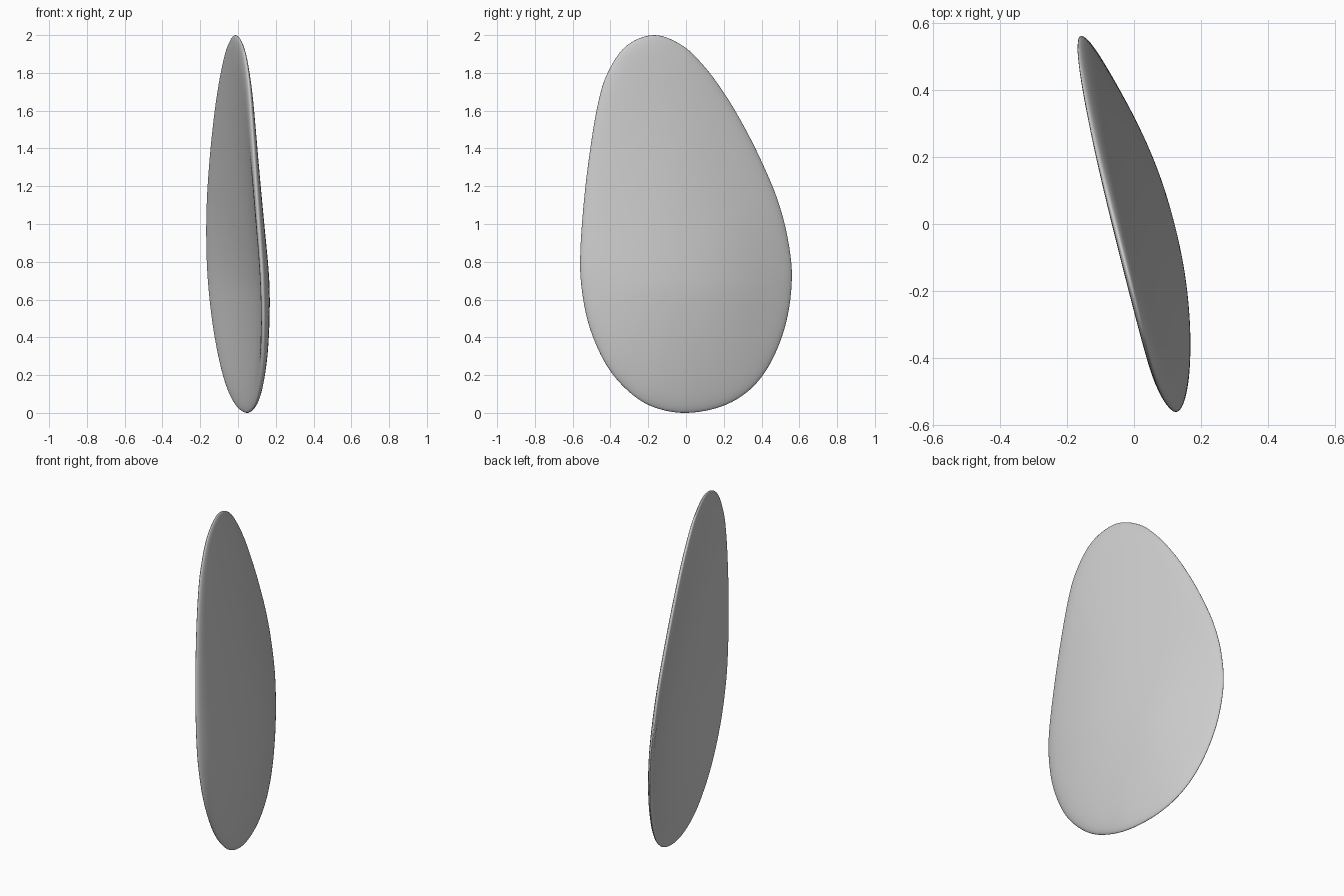
import bpy, bmesh, math

if "Cube" in bpy.data.objects:
    bpy.data.objects.remove(bpy.data.objects["Cube"])

# Side outline of the shell as (y, z), clockwise from the top
OUTLINE = [(-.17, 2), (-.02, 1.945), (.1, 1.83), (.21, 1.68), (.31, 1.51), (.4, 1.33),
           (.48, 1.14), (.535, .94), (.56, .72), (.53, .48), (.45, .27), (.34, .125),
           (.19, .035), (0, 0), (-.17, .03), (-.3, .11), (-.42, .25), (-.51, .45),
           (-.553, .66), (-.56, .85), (-.54, 1.13), (-.51, 1.38), (-.47, 1.62),
           (-.42, 1.79), (-.32, 1.94)]
CENTRE = (0, .85)
STEPS, RINGS = 6, 56


def smooth_loop(pts, steps):
    """Closed Catmull-Rom curve through the points."""
    out, n = [], len(pts)
    for i in range(n):
        p = [pts[(i + k) % n] for k in (-1, 0, 1, 2)]
        for s in range(steps):
            t = s / steps
            out.append(tuple(.5 * (2 * b + (c - a) * t + (2 * a - 5 * b + 4 * c - d) * t * t
                                   + (3 * b - a - 3 * c + d) * t ** 3) for a, b, c, d in zip(*p)))
    return out


def rim_plane(y, z):
    """Tilted, slightly curved sheet on which the rim lies."""
    return -.255 * y - .043 + .103 * max(0, 1 - z / 2) ** 2


def surface_x(y, z, r, side):
    """Domed outer face on +x, dished inner face on -x, joined by a rounded rim."""
    edge = math.sqrt(max(0, 1 - r ** 14))
    flare = 1 + .6 * max(0, y) if side > 0 else 1
    dome = .113 * (1 - r * r) ** flare * min(1, 1.3 - .45 * z)
    return rim_plane(y, z) + dome + (.023 if side > 0 else -.022) * edge


# Shell: rings running from the middle of one face, over the rim, to the other
bm = bmesh.new()
loop = smooth_loop(OUTLINE, STEPS)
cy, cz = CENTRE
rings = []
for k in range(1, RINGS):
    t = math.pi * k / RINGS
    r, side = math.sin(t), math.cos(t)
    ring = []
    for y, z in loop:
        py, pz = cy + (y - cy) * r, cz + (z - cz) * r
        ring.append(bm.verts.new((surface_x(py, pz, r, side), py, pz)))
    rings.append(ring)
n = len(loop)
for a, b in zip(rings, rings[1:]):
    for i in range(n):
        j = (i + 1) % n
        bm.faces.new((a[i], a[j], b[j], b[i]))
for ring, side in ((rings[0], 1), (rings[-1], -1)):
    pole = bm.verts.new((surface_x(cy, cz, 0, side), cy, cz))
    for i in range(n):
        bm.faces.new((pole, ring[i], ring[(i + 1) % n]))
bmesh.ops.recalc_face_normals(bm, faces=bm.faces)

# Centre it and stand it on the floor
for axis in range(3):
    vals = [v.co[axis] for v in bm.verts]
    shift = min(vals) if axis == 2 else (min(vals) + max(vals)) / 2
    for v in bm.verts:
        v.co[axis] -= shift

mesh = bpy.data.meshes.new("curved_shell")
bm.to_mesh(mesh)
bm.free()
mesh.shade_smooth()
bpy.context.collection.objects.link(bpy.data.objects.new("curved_shell", mesh))
